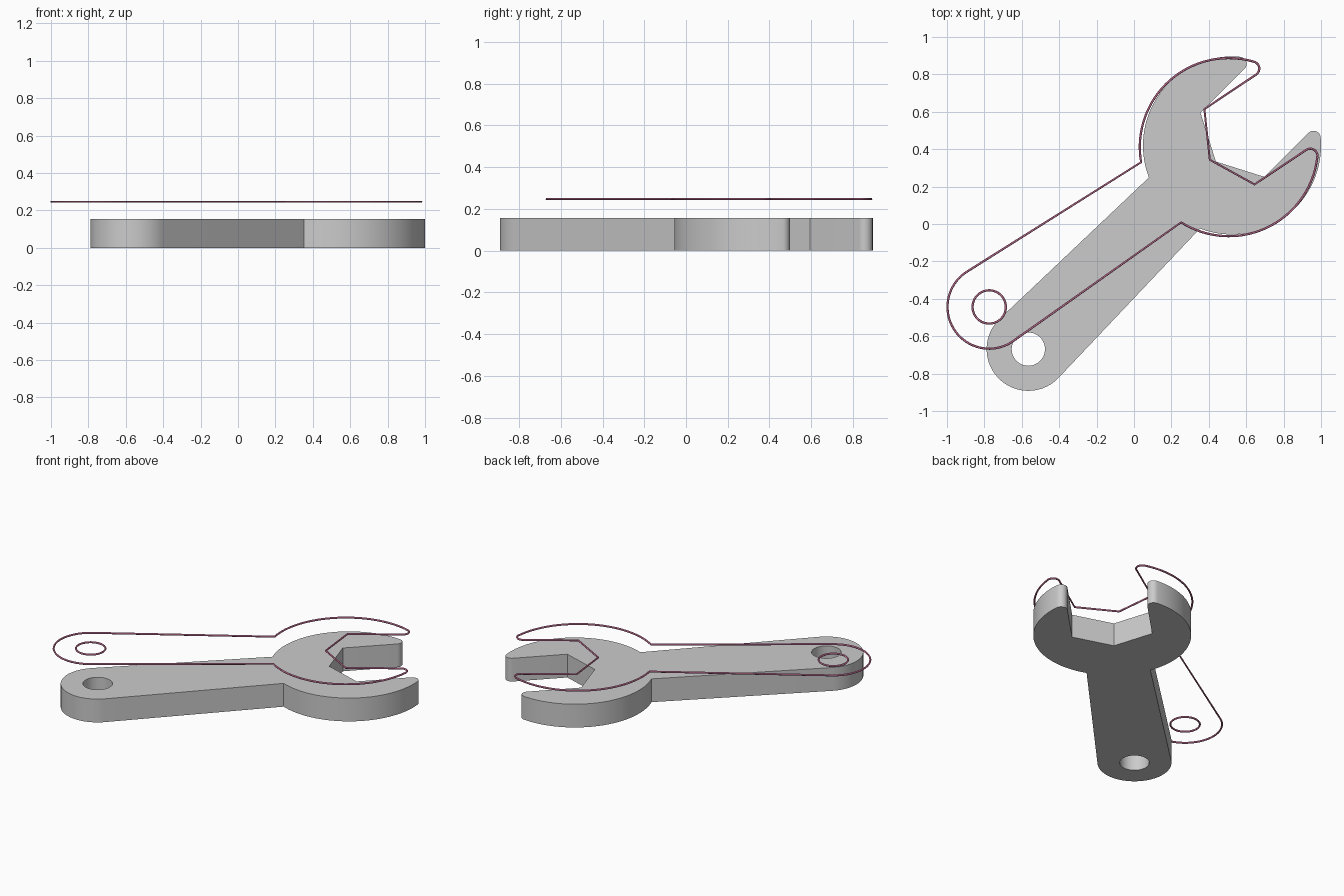
import bpy, bmesh
from math import sin, cos, pi, atan2, radians, sqrt

if "Cube" in bpy.data.objects:
    bpy.data.objects.remove(bpy.data.objects["Cube"])

HEAD_R, SLOT, TIP_R = 0.476, 0.242, 0.038      # head radius, half jaw opening, jaw tip fillet
END_U, END_R, HOLE_R = -1.54, 0.223, 0.089     # handle end centre, radius, hanging hole


def arc(cx, cy, r, a0, a1, n):
    return [(cx + r * cos(a0 + (a1 - a0) * i / n),
             cy + r * sin(a0 + (a1 - a0) * i / n)) for i in range(n + 1)]


def spanner_loops():
    """Outline with the head at the origin and the handle along -x, plus the hole."""
    tip_v = SLOT + TIP_R
    tip_u = sqrt((HEAD_R - TIP_R) ** 2 - tip_v ** 2)
    tip_a = atan2(tip_v, tip_u)
    neck_a = pi - math_asin_neck
    # upper half: jaw throat, jaw, rounded tip, head arc, handle
    half = [(0.004, SLOT)]
    half += arc(tip_u, tip_v, TIP_R, -pi / 2, tip_a, 12)
    half += arc(0, 0, HEAD_R, tip_a, neck_a, 40)[1:]
    half += arc(END_U, 0, END_R, pi / 2 - 0.03, pi, 24)
    mirrored = [(u, -v) for u, v in reversed(half[:-1])]
    outline = [(-0.122, 0.0)] + half + mirrored
    hole = arc(END_U, 0, HOLE_R, 0, 2 * pi, 48)[:-1]
    return outline, hole


math_asin_neck = atan2(0.193, 0.435)


def make_curve(name, loops, angle, centre, z):
    data = bpy.data.curves.new(name, 'CURVE')
    ca, sa = cos(angle), sin(angle)
    for pts in loops:
        s = data.splines.new('POLY')
        s.points.add(len(pts) - 1)
        for p, (u, v) in zip(s.points, pts):
            p.co = (centre[0] + u * ca - v * sa, centre[1] + u * sa + v * ca, 0, 1)
        s.use_cyclic_u = True
    obj = bpy.data.objects.new(name, data)
    obj.location.z = z
    bpy.context.collection.objects.link(obj)
    return obj


def to_mesh(obj, angle=30):
    bpy.ops.object.select_all(action='DESELECT')
    obj.select_set(True)
    bpy.context.view_layer.objects.active = obj
    bpy.ops.object.convert(target='MESH')
    obj = bpy.context.object
    bm = bmesh.new()
    bm.from_mesh(obj.data)
    bmesh.ops.remove_doubles(bm, verts=bm.verts, dist=1e-5)
    bmesh.ops.recalc_face_normals(bm, faces=bm.faces)
    bm.to_mesh(obj.data)
    bm.free()
    bpy.ops.object.shade_smooth_by_angle(angle=radians(angle))
    return obj


loops = spanner_loops()

# solid spanner
body = make_curve("spanner_body", loops, radians(45), (0.524, 0.42), 0.0775)
body.data.dimensions = '2D'
body.data.fill_mode = 'BOTH'
body.data.extrude = 0.0775
to_mesh(body)

# thin coloured outline floating above, turned slightly
outline = make_curve("spanner_outline", loops, radians(33.7), (0.507, 0.411), 0.246)
outline.data.dimensions = '3D'
outline.data.bevel_depth = 0.006
outline.data.bevel_resolution = 1
outline = to_mesh(outline, 50)
mat = bpy.data.materials.new("outline_pink")
mat.diffuse_color = (0.8, 0.25, 0.45, 1)
mat.use_nodes = True
mat.node_tree.nodes["Principled BSDF"].inputs["Base Color"].default_value = mat.diffuse_color
outline.data.materials.clear()
outline.data.materials.append(mat)
